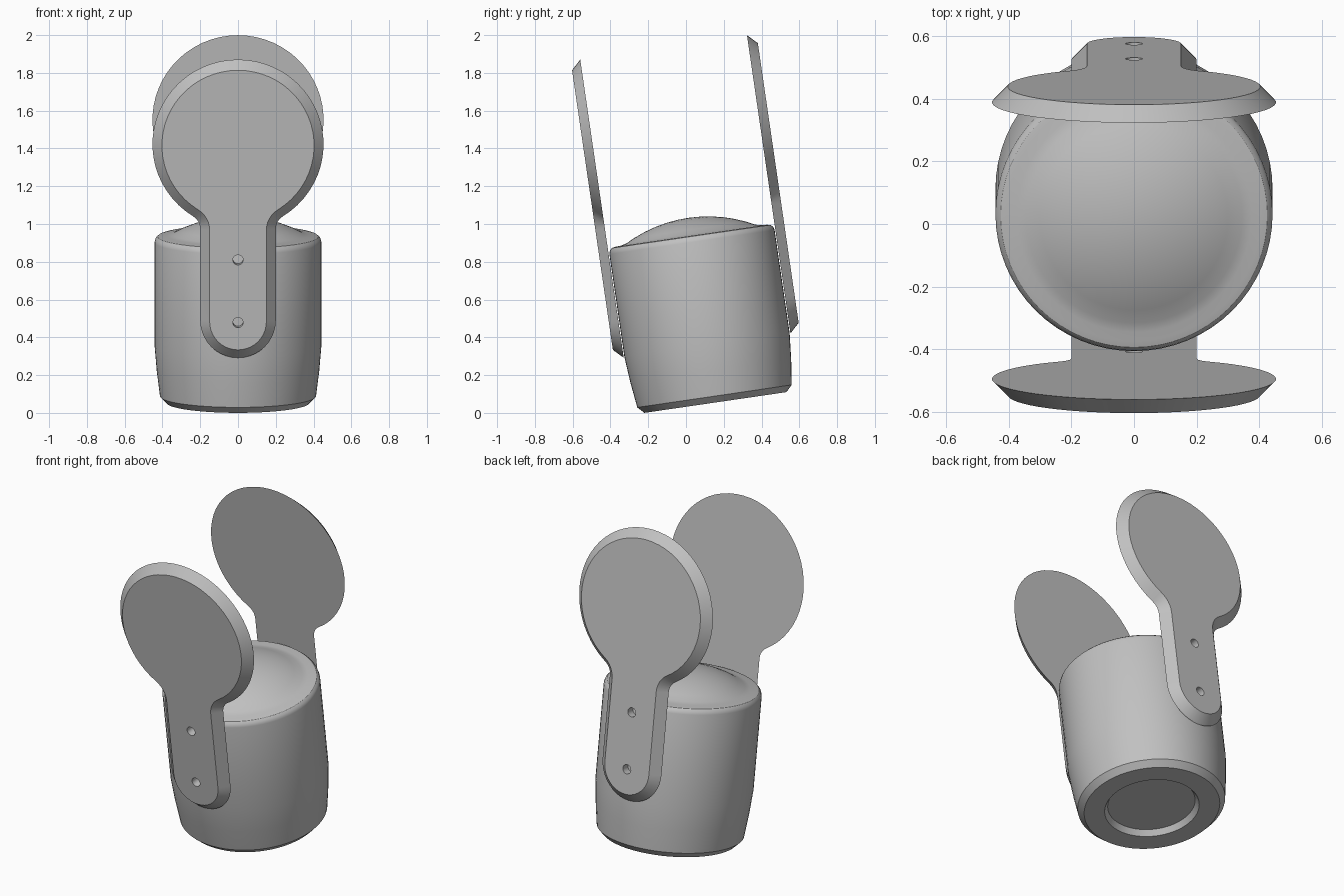
import bpy, bmesh
from math import sin, cos, radians, atan2, sqrt, pi, degrees
from mathutils import Matrix, Vector

cube = bpy.data.objects.get("Cube")
if cube:
    bpy.data.objects.remove(cube, do_unlink=True)

# Everything is built upright, then leaned forward about x
TILT = Matrix.Rotation(radians(8.3), 4, 'X') @ Matrix.Translation((0, 0.162, 0))

grey = bpy.data.materials.new("plain_grey")
grey.use_nodes = True
grey.diffuse_color = (0.53, 0.53, 0.53, 1)
grey.node_tree.nodes["Principled BSDF"].inputs["Base Color"].default_value = (0.53, 0.53, 0.53, 1)


def make_object(name, bm):
    bmesh.ops.recalc_face_normals(bm, faces=bm.faces[:])
    mesh = bpy.data.meshes.new(name)
    bm.to_mesh(mesh)
    bm.free()
    mesh.materials.append(grey)
    obj = bpy.data.objects.new(name, mesh)
    bpy.context.collection.objects.link(obj)
    return obj


def select_only(obj):
    bpy.ops.object.select_all(action='DESELECT')
    obj.select_set(True)
    bpy.context.view_layer.objects.active = obj


def finish(obj):
    obj.data.transform(TILT)
    select_only(obj)
    bpy.ops.object.shade_smooth_by_angle(angle=radians(30))


# Cup body: recessed base, chamfer, tapered wall, rounded rim, domed top
profile = [(0, 0.065), (0.245, 0.065), (0.265, 0.032), (0.38, 0.032), (0.413, 0.066),
           (0.43, 0.2), (0.442, 0.34), (0.442, 0.89), (0.437, 0.908), (0.425, 0.92),
           (0.405, 0.924), (0.375, 0.926)]
dome_r = 0.73
for r in (0.345, 0.3, 0.24, 0.18, 0.12, 0.06, 0):
    profile.append((r, 1.02 - dome_r + sqrt(dome_r ** 2 - r ** 2)))

bm = bmesh.new()
verts = [bm.verts.new((r, 0, z)) for r, z in profile]
edges = [bm.edges.new(pair) for pair in zip(verts, verts[1:])]
bmesh.ops.spin(bm, geom=verts + edges, cent=(0, 0, 0), axis=(0, 0, 1),
               angle=2 * pi, steps=64, use_merge=True)
bmesh.ops.remove_doubles(bm, verts=bm.verts[:], dist=0.0005)
finish(make_object("cup_body", bm))


# Paddle outline: rounded stem end, concave neck fillet, round head
STEM_R, STEM_Z, HEAD_R, HEAD_Z, NECK_R = 0.2, 0.536, 0.453, 1.479, 0.08


def arc(cx, cz, r, start, end, steps):
    angles = [radians(start + (end - start) * i / steps) for i in range(steps + 1)]
    return [(cx + r * cos(a), cz + r * sin(a)) for a in angles]


def paddle_outline(inset):
    neck_x = STEM_R + NECK_R
    drop = sqrt((HEAD_R + NECK_R) ** 2 - neck_x ** 2)
    toward_head = degrees(atan2(drop, -neck_x))
    half = arc(0, STEM_Z, STEM_R - inset, -90, 0, 10)
    half += arc(neck_x, HEAD_Z - drop, NECK_R + inset, 180, toward_head, 6)
    half += arc(0, HEAD_Z, HEAD_R - inset, toward_head - 180, 90, 24)[1:]
    return half + [(-x, z) for x, z in half[-2:0:-1]]


def make_paddle(name, side):
    # Wide face against the cup, chamfered to a smaller outer face
    bm = bmesh.new()
    inner, outer = [[bm.verts.new((x, side * y, z)) for x, z in paddle_outline(inset)]
                    for y, inset in ((0.446, 0), (0.497, 0.05))]
    bm.faces.new(inner)
    bm.faces.new(outer)
    count = len(inner)
    for i in range(count):
        j = (i + 1) % count
        bm.faces.new((inner[i], inner[j], outer[j], outer[i]))
    paddle = make_object(name, bm)

    # Two screw holes through the stem
    bm = bmesh.new()
    for z in (0.532, 0.867):
        place = Matrix.Translation(Vector((0, side * 0.47, z))) @ Matrix.Rotation(pi / 2, 4, 'X')
        bmesh.ops.create_cone(bm, cap_ends=True, segments=20, radius1=0.027,
                              radius2=0.027, depth=0.2, matrix=place)
    cutter = make_object("hole_cutter", bm)
    cutter.hide_render = True
    cut = paddle.modifiers.new("holes", 'BOOLEAN')
    cut.operation = 'DIFFERENCE'
    cut.solver = 'EXACT'
    cut.object = cutter
    select_only(paddle)
    bpy.ops.object.modifier_apply(modifier=cut.name)
    bpy.data.objects.remove(cutter, do_unlink=True)
    finish(paddle)


make_paddle("front_paddle", -1)
make_paddle("back_paddle", 1)
